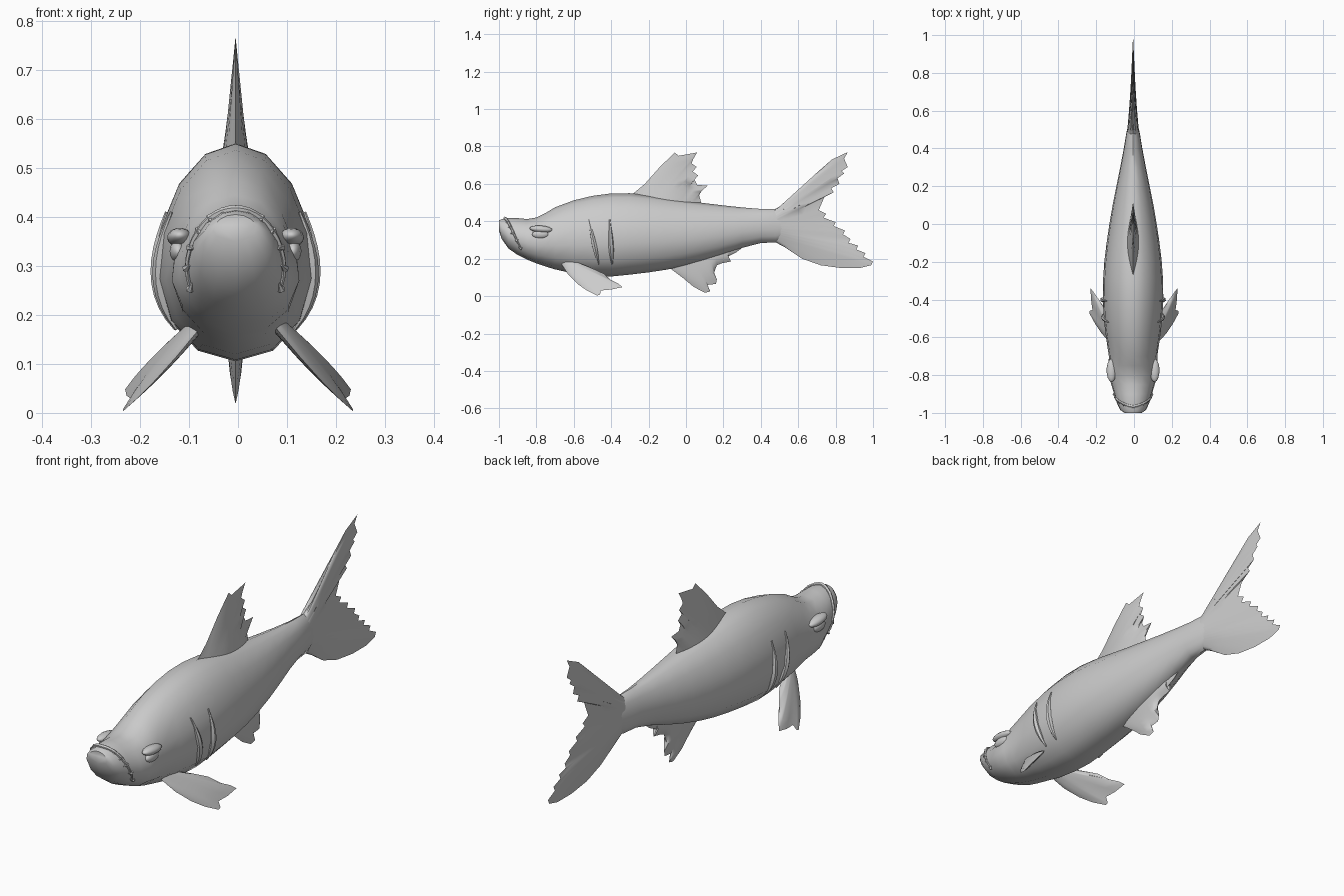
import bpy, bmesh, math
from mathutils import Vector

if "Cube" in bpy.data.objects:
    bpy.data.objects.remove(bpy.data.objects["Cube"])

grey = bpy.data.materials.new("plain grey")
grey.use_nodes = True
COLOUR = (0.6, 0.6, 0.6, 1)
grey.diffuse_color = COLOUR
grey.node_tree.nodes["Principled BSDF"].inputs["Base Color"].default_value = COLOUR

CX = -0.005      # the body sits a touch off centre
SIDES = 14
parts = []

# body stations: y, bottom, top, half width
BODY = [(-1.0, .35, .405, .045), (-.985, .305, .412, .068), (-.95, .255, .417, .085),
        (-.9, .22, .417, .1), (-.85, .195, .412, .115), (-.8, .175, .42, .13),
        (-.75, .158, .445, .13), (-.7, .143, .475, .128), (-.6, .12, .512, .143),
        (-.5, .108, .536, .155), (-.4, .105, .549, .16), (-.3, .115, .55, .159),
        (-.2, .127, .54, .152), (-.1, .142, .525, .14), (0, .163, .51, .125),
        (.1, .19, .497, .108), (.2, .222, .485, .088), (.3, .258, .474, .068),
        (.4, .284, .466, .049), (.48, .287, .466, .036), (.56, .325, .43, .018)]


def add(name, mesh):
    ob = bpy.data.objects.new(name, mesh)
    bpy.context.collection.objects.link(ob)
    mesh.materials.clear()
    mesh.materials.append(grey)
    parts.append(ob)
    return ob


def from_bmesh(name, bm):
    bmesh.ops.recalc_face_normals(bm, faces=bm.faces)
    mesh = bpy.data.meshes.new(name)
    bm.to_mesh(mesh)
    bm.free()
    return add(name, mesh)


def station(y):
    for a, b in zip(BODY, BODY[1:]):
        if a[0] <= y <= b[0]:
            f = (y - a[0]) / (b[0] - a[0])
            return [p + (q - p) * f for p, q in zip(a, b)]


def skin(y, angle, side=1):
    """Point on the body skin; angle is up from the flank."""
    _, low, high, wide = station(y)
    x = wide * math.cos(angle) * (1 - .12 * math.sin(angle))
    return Vector((CX + side * x, y, (low + high) / 2 + (high - low) / 2 * math.sin(angle)))


def skin_at_height(y, z, side):
    _, low, high, _ = station(y)
    return skin(y, math.asin((2 * z - low - high) / (high - low)), side)


def grid(bm, rows, closed):
    for r, s in zip(rows, rows[1:]):
        n = len(r)
        for i in range(n if closed else n - 1):
            bm.faces.new((r[i], r[(i + 1) % n], s[(i + 1) % n], s[i]))


def tube(name, points, radii):
    curve = bpy.data.curves.new(name, "CURVE")
    curve.dimensions = "3D"
    curve.bevel_depth = 1
    curve.bevel_resolution = 1
    curve.use_fill_caps = True
    spline = curve.splines.new("POLY")
    spline.points.add(len(points) - 1)
    for p, co, r in zip(spline.points, points, radii):
        p.co = (*co, 1)
        p.radius = r
    temp = bpy.data.objects.new(name + "_path", curve)
    bpy.context.collection.objects.link(temp)
    graph = bpy.context.evaluated_depsgraph_get()
    mesh = bpy.data.meshes.new_from_object(temp.evaluated_get(graph))
    bpy.data.objects.remove(temp)
    return add(name, mesh)


def fin(name, root, edge, thick, power=1.0, place=lambda y, z: CX, flip=1, fade=1.0):
    """Ribs run from a straight root to the torn edge, swollen in the middle."""
    bm = bmesh.new()
    steps, last = 6, len(edge) - 1
    a, b = Vector(root[0]), Vector(root[1])
    for side in (1, -1):
        rows = []
        for i, e in enumerate(edge):
            u = i / last
            start = a.lerp(b, u)
            row = []
            for k in range(steps + 1):
                v = k / steps
                y, z = start.lerp(Vector(e), v)
                t = thick * max(0, math.sin(math.pi * u)) ** power * (1 - v ** fade)
                row.append(bm.verts.new((flip * (place(y, z) + side * t), y, z)))
            rows.append(row)
        grid(bm, rows, False)
    bmesh.ops.remove_doubles(bm, verts=bm.verts, dist=.0004)
    return from_bmesh(name, bm)


def ball(name, centre, size, tilt=0):
    bm = bmesh.new()
    bmesh.ops.create_uvsphere(bm, u_segments=14, v_segments=8, radius=1)
    ob = from_bmesh(name, bm)
    ob.location, ob.scale, ob.rotation_euler = centre, size, (tilt, 0, 0)


# body
bm = bmesh.new()
rings = [[bm.verts.new(skin(s[0], math.pi / 2 + math.tau * i / SIDES)) for i in range(SIDES)]
         for s in BODY]
grid(bm, rings, True)
bm.faces.new(rings[0])
bm.faces.new(rings[-1])
from_bmesh("body", bm)

# dorsal fin
fin("dorsal_fin", [(-.28, .535), (.08, .49)],
    [(-.28, .55), (-.22, .6), (-.14, .69), (-.06, .768), (-.04, .75), (.06, .768), (.04, .735),
     (.03, .71), (.057, .69), (.03, .67), (.065, .645), (.045, .625), (.06, .595),
     (.115, .59), (.085, .565), (.07, .54), (.08, .505)], .03)

# tail fin
fin("tail_fin", [(.46, .455), (.46, .3)],
    [(.48, .468), (.54, .5), (.62, .57), (.7, .66), (.78, .73), (.865, .77), (.845, .735),
     (.865, .69), (.825, .68), (.845, .655), (.81, .63), (.82, .6), (.775, .58), (.79, .555),
     (.74, .53), (.71, .46), (.75, .44), (.735, .42), (.8, .395), (.79, .375), (.85, .35),
     (.84, .33), (.88, .305), (.87, .285), (.92, .27), (.91, .25), (.96, .23), (.95, .21),
     (1.0, .185), (.99, .165), (.93, .15), (.83, .15), (.72, .165), (.62, .2), (.54, .255),
     (.48, .287)], .034, .6)

# belly fin
fin("belly_fin", [(-.08, .16), (.29, .27)],
    [(-.08, .145), (-.02, .1), (.04, .05), (.1, .018), (.13, .025), (.115, .06), (.16, .065),
     (.165, .09), (.15, .125), (.165, .165), (.19, .175), (.24, .185), (.22, .21),
     (.27, .235), (.3, .258)], .019, .6, fade=3)

for side, word in ((1, "left"), (-1, "right")):
    # paddle fins
    fin(word + "_paddle_fin", [(-.665, .18), (-.59, .19)],
        [(-.665, .17), (-.63, .115), (-.58, .065), (-.53, .03), (-.475, .003), (-.46, .008),
         (-.455, .03), (-.4, .035), (-.34, .048), (-.36, .065), (-.4, .085), (-.44, .12),
         (-.5, .148), (-.56, .168), (-.59, .18)], .02, .6,
        lambda y, z: .09 + .7 * (.16 - z) + .2 * (y + .65), side, 3)

    # gill slits, raised ridges that swell low on the flank
    for n, (y0, y1) in enumerate([(-.52, -.468), (-.408, -.395)]):
        pts, radii = [], []
        for k in range(11):
            f = k / 10
            pts.append(skin_at_height(y0 + (y1 - y0) * f, .41 - .24 * f, side))
            radii.append(.003 + .011 * math.sin(math.pi * f ** 1.3))
        tube(f"{word}_gill_{n + 1}", pts, radii)

    # brow and eye
    ball(word + "_brow", (CX + side * .114, -.775, .358), (.026, .062, .019), -.08)
    ball(word + "_eye", (CX + side * .117, -.778, .33), (.018, .045, .023))

# lip around the upturned mouth
lip = []
for k in range(-12, 13):
    f = abs(k) / 12
    lip.append(skin(-.968 + .085 * f ** 1.5, math.radians(90 - 125 * f), 1 if k > 0 else -1))
tube("upper_lip", lip, [.004 + .006 * (1 - abs(k) / 12) for k in range(-12, 13)])

# teeth along the lip
bm = bmesh.new()
for k, p in enumerate(lip):
    if k % 2 == 0:
        inward = Vector((-.3 * (p.x - CX), -.09, .33 - p.z)).normalized()
        new = bmesh.ops.create_cone(bm, cap_ends=True, segments=6, radius1=.009,
                                    radius2=.002, depth=.022)["verts"]
        turn = inward.to_track_quat("Z", "Y")
        for v in new:
            v.co = turn @ v.co + p + inward * .006
from_bmesh("teeth", bm)

# smooth shading
bpy.ops.object.select_all(action="DESELECT")
for ob in parts:
    ob.select_set(True)
bpy.context.view_layer.objects.active = parts[0]
bpy.ops.object.shade_smooth_by_angle(angle=math.radians(45))
